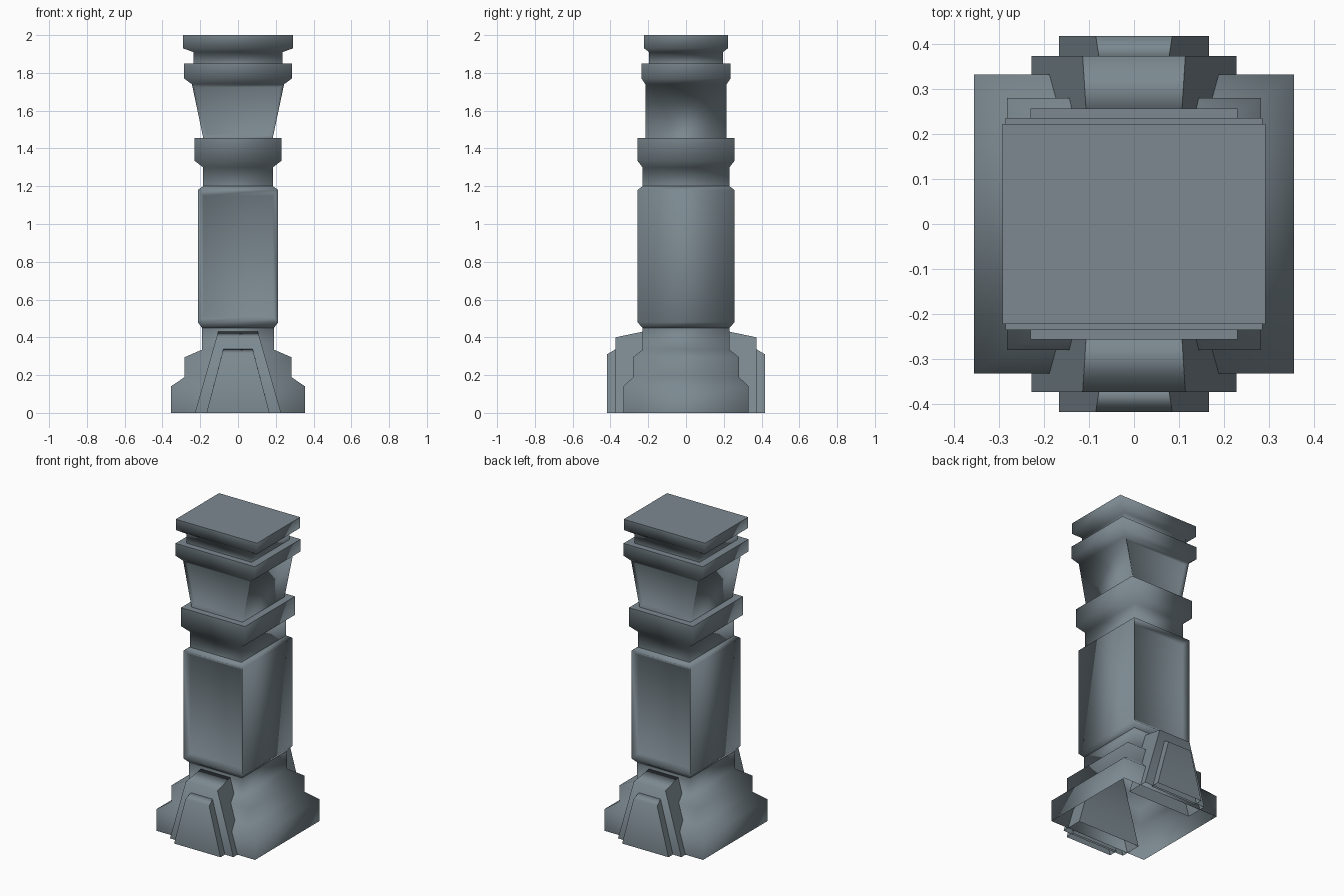
import bpy
import bmesh

cube = bpy.data.objects.get("Cube")
if cube:
    bpy.data.objects.remove(cube, do_unlink=True)

stone = bpy.data.materials.new("blue grey stone")
stone.use_nodes = True
stone_colour = (0.20, 0.25, 0.28, 1)
stone.diffuse_color = stone_colour
stone.node_tree.nodes["Principled BSDF"].inputs["Base Color"].default_value = stone_colour


def finish(name, bm):
    bmesh.ops.recalc_face_normals(bm, faces=bm.faces)
    mesh = bpy.data.meshes.new(name)
    bm.to_mesh(mesh)
    bm.free()
    mesh.materials.append(stone)
    obj = bpy.data.objects.new(name, mesh)
    bpy.context.collection.objects.link(obj)
    return obj


def loft(name, rings, cap=True, panel=None):
    """Stack rectangles (z, half width, half depth); flat cap, optional sunk panel front and back."""
    bm = bmesh.new()
    loops = [[bm.verts.new((sx * hx, sy * hy, z))
              for sx, sy in ((-1, -1), (1, -1), (1, 1), (-1, 1))]
             for z, hx, hy in rings]
    panels = []
    for n, (low, high) in enumerate(zip(loops, loops[1:])):
        for i in range(4):
            j = (i + 1) % 4
            face = bm.faces.new((low[i], low[j], high[j], high[i]))
            face.smooth = True
            if panel and n == panel[0] and i in (0, 2):
                panels.append(face)
    if cap:
        bm.faces.new(loops[-1])
    if panels:
        bm.normal_update()
        bmesh.ops.inset_individual(bm, faces=panels, thickness=panel[1], depth=-panel[2])
    return finish(name, bm)


def buttress(name, side, profile):
    """Tapered slab, open below: profile rows are (depth, z, half width)."""
    bm = bmesh.new()
    left = [bm.verts.new((-w, side * y, z)) for y, z, w in profile]
    right = [bm.verts.new((w, side * y, z)) for y, z, w in profile]
    for i in range(len(profile) - 1):
        bm.faces.new((left[i], right[i], right[i + 1], left[i + 1])).smooth = True
    # Flat cheeks keep the outer edges crisp
    bm.faces.new(left)
    bm.faces.new(right[::-1])
    return finish(name, bm)


# Stepped foot, hollow underneath
loft("stepped_base", [(0, .355, .332), (.14, .355, .332), (.19, .282, .28),
                      (.295, .282, .28), (.335, .19, .23), (.45, .19, .23)], cap=False)

# Shaft with a sunk panel front and back
loft("shaft", [(.45, .19, .23), (.48, .213, .257), (1.18, .213, .257), (1.2, .185, .23)],
     cap=False, panel=(1, .042, .03))

# Neck and collar band
loft("collar", [(1.2, .185, .23), (1.3, .185, .23), (1.335, .23, .257), (1.455, .23, .257)])

# Flared capital
loft("capital", [(1.455, .184, .215), (1.74, .244, .215), (1.77, .285, .235),
                 (1.85, .285, .235)], panel=(0, .025, .015))

# Top neck and slab
loft("top_slab", [(1.85, .235, .195), (1.91, .235, .195), (1.93, .292, .222), (2, .292, .222)])

# Two-layer buttresses against the front and back of the foot
for label, side in (("front", -1), ("back", 1)):
    buttress(label + "_buttress", side,
             [(.373, 0, .228), (.373, .4, .114), (.23, .43, .105), (.23, 0, .228)][:4])
    buttress(label + "_buttress_plate", side,
             [(.418, 0, .167), (.418, .31, .085), (.36, .345, .076), (.36, 0, .167)])
